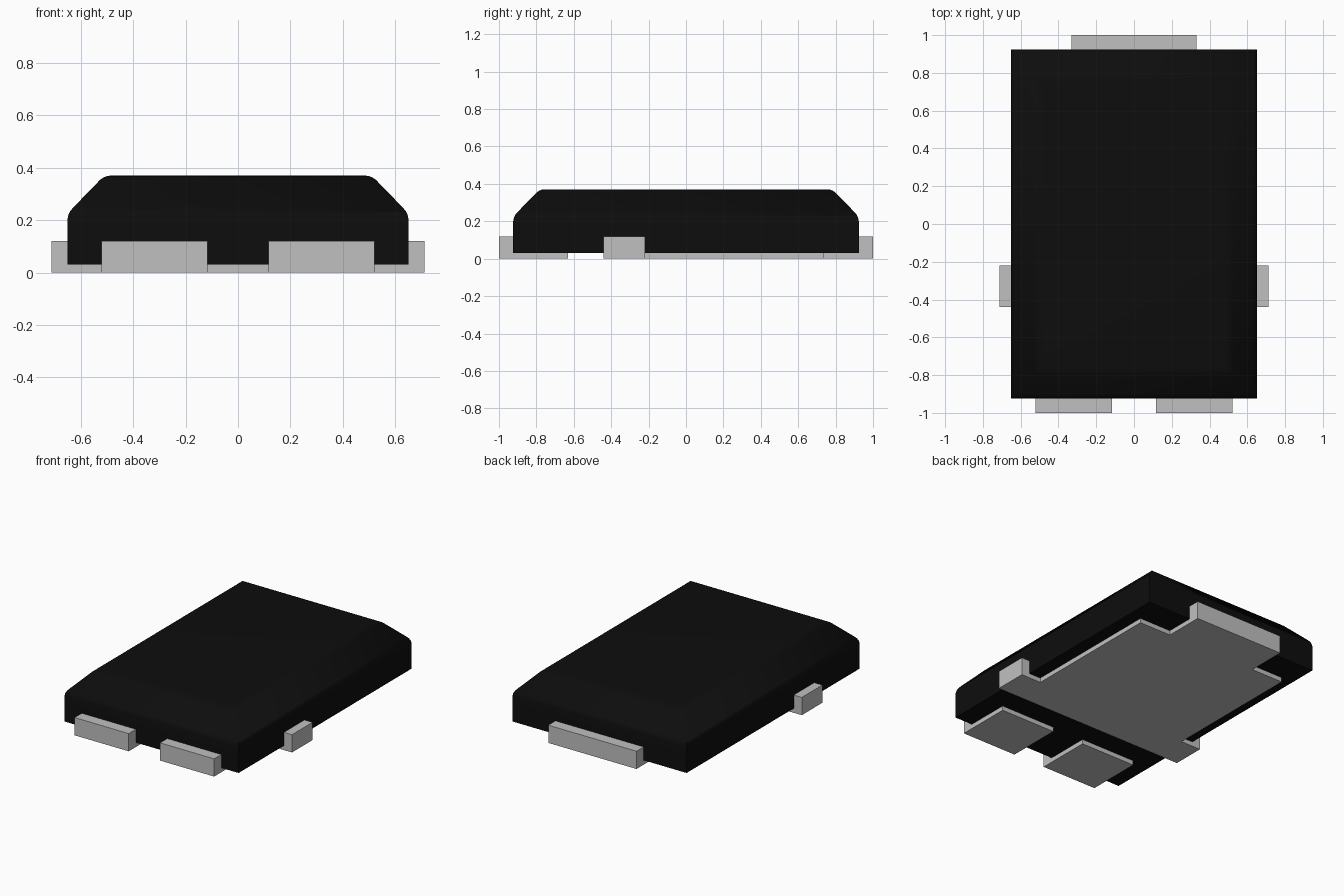
import bpy, bmesh, math

cube = bpy.data.objects.get("Cube")
if cube:
    bpy.data.objects.remove(cube, do_unlink=True)


def material(name, color):
    m = bpy.data.materials.new(name)
    m.use_nodes = True
    m.diffuse_color = color
    m.node_tree.nodes["Principled BSDF"].inputs["Base Color"].default_value = color
    return m


black = material("black plastic", (0.004, 0.004, 0.004, 1))
metal = material("light grey metal", (0.527, 0.527, 0.527, 1))


def finish(name, bm, mat):
    bmesh.ops.recalc_face_normals(bm, faces=bm.faces)
    mesh = bpy.data.meshes.new(name)
    bm.to_mesh(mesh)
    bm.free()
    mesh.materials.append(mat)
    ob = bpy.data.objects.new(name, mesh)
    bpy.context.collection.objects.link(ob)
    return ob


def add_prism(bm, outline, offset):
    """Extrude a closed 3D outline along an offset vector."""
    face = bm.faces.new([bm.verts.new(p) for p in outline])
    ext = bmesh.ops.extrude_face_region(bm, geom=[face], use_keep_orig=True)
    moved = [v for v in ext["geom"] if isinstance(v, bmesh.types.BMVert)]
    bmesh.ops.translate(bm, verts=moved, vec=offset)


def add_box(bm, x0, x1, y0, y1, z0, z1):
    add_prism(bm, [(x0, y0, z0), (x1, y0, z0), (x1, y1, z0), (x0, y1, z0)],
              (0, 0, z1 - z0))


HALF_X, HALF_Y = 0.652, 0.924
BASE, LEAD_TOP, EMBED = 0.03, 0.12, 0.03

# Body: rectangular rings following a chamfered profile with rounded shoulders
profile = [(0, BASE), (0, 0.2), (0.004, 0.22), (0.012, 0.236), (0.024, 0.25),
           (0.125, 0.354), (0.138, 0.363), (0.153, 0.369), (0.172, 0.371)]
bm = bmesh.new()
rings = []
for inset, z in profile:
    x, y = HALF_X - inset, HALF_Y - inset
    rings.append([bm.verts.new((sx * x, sy * y, z))
                  for sx, sy in ((-1, -1), (1, -1), (1, 1), (-1, 1))])
for low, high in zip(rings, rings[1:]):
    for i in range(4):
        j = (i + 1) % 4
        bm.faces.new((low[i], low[j], high[j], high[i]))
bm.faces.new(rings[0])
bm.faces.new(rings[-1])
body = finish("body", bm, black)
bpy.ops.object.select_all(action='DESELECT')
body.select_set(True)
bpy.context.view_layer.objects.active = body
bpy.ops.object.shade_smooth_by_angle(angle=math.radians(65))

# Front leads: L-shaped section, foot below the body and upright outside it
section = [(-1, 0), (-0.63, 0), (-0.63, BASE), (-HALF_Y + EMBED, BASE),
           (-HALF_Y + EMBED, LEAD_TOP), (-1, LEAD_TOP)]
for name, x0 in (("front_lead_right", -0.522), ("front_lead_left", 0.117)):
    bm = bmesh.new()
    add_prism(bm, [(x0, y, z) for y, z in section], (0.405, 0, 0))
    finish(name, bm, metal)

# Centre pad: stepped plate with two side tabs and a back tab
SIDE, TAB_X, PAD_X = 0.712, 0.33, 0.565
TAB_Y0, TAB_Y1, PAD_Y = -0.44, -0.22, 0.735
half = [(SIDE, TAB_Y0), (SIDE, TAB_Y1), (PAD_X, TAB_Y1),
        (PAD_X, PAD_Y), (TAB_X, PAD_Y), (TAB_X, 1)]
outline = half + [(-x, y) for x, y in reversed(half)]
bm = bmesh.new()
add_prism(bm, [(x, y, 0) for x, y in outline], (0, 0, BASE))
for s in (-1, 1):
    xs = sorted((s * (HALF_X - EMBED), s * SIDE))
    add_box(bm, *xs, TAB_Y0, TAB_Y1, BASE, LEAD_TOP)
add_box(bm, -TAB_X, TAB_X, HALF_Y - EMBED, 1, BASE, LEAD_TOP)
finish("centre_pad", bm, metal)
